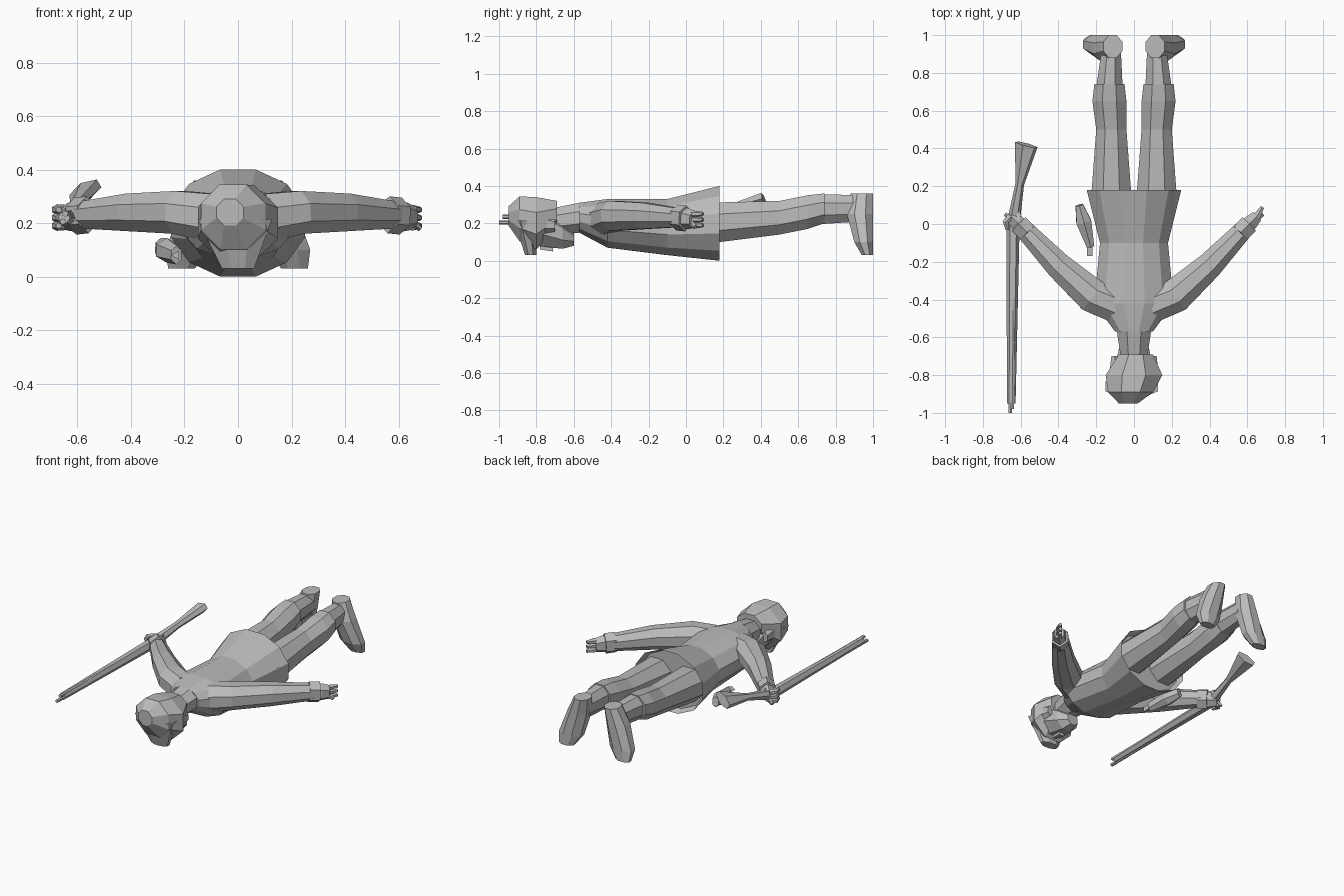
import bpy, bmesh, math
from mathutils import Vector

cube = bpy.data.objects.get("Cube")
if cube:
    bpy.data.objects.remove(cube)

colour = (.5, .5, .5, 1)
grey = bpy.data.materials.new("plain grey")
grey.use_nodes = True
grey.diffuse_color = colour
grey.node_tree.nodes["Principled BSDF"].inputs["Base Color"].default_value = colour

UP = Vector((0, 0, 1))
DOWN = -UP
BACK = Vector((0, 1, 0))


def point(x, y, z):
    return Vector((x, y, z))


def add_ring(bm, centre, size, along, up, sides):
    """Add a flat-topped polygon whose half width and half height are given."""
    side = along.cross(up).normalized()
    rise = side.cross(along).normalized()
    reach = 1 / math.cos(math.pi / sides)
    ring = []
    for k in range(sides):
        angle = math.tau * (k + .5) / sides
        across = side * size[0] * math.cos(angle)
        above = rise * size[1] * math.sin(angle)
        ring.append(bm.verts.new(centre + (across + above) * reach))
    return ring


def tube(name, path, sizes, sides=8, up=UP, along=None, mirror=False, hollow=False):
    """Skin polygons along a path; each size is (half width, half height)."""
    bm = bmesh.new()
    rings = []
    for i, (centre, size) in enumerate(zip(path, sizes)):
        ahead = path[min(i + 1, len(path) - 1)] - path[max(i - 1, 0)]
        rings.append(add_ring(bm, centre, size, along or ahead.normalized(), up, sides))
    for near, far in zip(rings, rings[1:]):
        for k in range(sides):
            n = (k + 1) % sides
            bm.faces.new((near[k], near[n], far[n], far[k]))
    bm.faces.new(reversed(rings[0]))
    end = bm.faces.new(rings[-1])
    bmesh.ops.recalc_face_normals(bm, faces=bm.faces)
    if hollow:
        bmesh.ops.inset_individual(bm, faces=[end], thickness=.02, depth=-.04)
    mesh = bpy.data.meshes.new(name)
    bm.to_mesh(mesh)
    bm.free()
    mesh.materials.append(grey)
    part = bpy.data.objects.new(name, mesh)
    bpy.context.collection.objects.link(part)
    if mirror:
        part.modifiers.new("both sides", "MIRROR")


# Joints of the body, which lies face down; paired joints are on the left
collar = point(0, -.57, .23)
chest = point(0, -.42, .2)
waist = point(0, -.1, .18)
hem = point(0, .18, .2)
shoulder = point(.1, -.43, .22)
upper_arm = point(.22, -.38, .24)
elbow = point(.4, -.22, .24)
wrist = point(.58, -.03, .23)
knuckle = point(.65, .04, .22)
hip = point(.12, .1, .2)
thigh = point(.12, .5, .23)
knee = point(.13, .65, .26)
shin = point(.13, .74, .28)
ankle = point(.12, .93, .28)

# Coat with a flared, recessed hem
tube("coat", [collar, chest, waist, hem],
     [(.1, .08), (.21, .13), (.18, .15), (.25, .2)],
     sides=12, along=BACK, hollow=True)

# Sleeves and turned cuffs
tube("sleeves", [shoulder, upper_arm, elbow, wrist],
     [(.09, .09), (.09, .08), (.07, .07), (.05, .05)], mirror=True)
tube("cuffs", [wrist.lerp(elbow, .1), wrist.lerp(knuckle, .4)],
     [(.05, .06), (.05, .06)], sides=6, mirror=True)

# Trousers, pinched above the knee and gathered below it
tube("trousers", [hip, thigh, knee, shin],
     [(.11, .11), (.08, .09), (.09, .09), (.08, .08)], along=BACK, mirror=True)

# Boots with flat soles and toes turned outward
tube("boot_shafts", [shin.lerp(knee, .2), ankle],
     [(.07, .08), (.05, .07)], along=BACK, mirror=True)
foot_sizes = [(.05, .06), (.07, .07), (.08, .05), (.05, .03)]
foot_path = []
for (width, height), z in zip(foot_sizes, (.36, .25, .1, .03)):
    splay = .22 - z * .3
    foot_path.append(point(splay, 1 - height, z))
tube("feet", foot_path, foot_sizes, up=BACK, along=DOWN, mirror=True)

# Neck, face, nose and ears
crown = point(-.03, -.95, .24)
brow = point(0, -.8, .2)
chin = point(0, -.6, .12)
tube("neck", [brow.lerp(collar, .4), collar], [(.07, .07), (.09, .08)], along=BACK)
tube("face", [brow, brow.lerp(chin, .7), chin],
     [(.11, .12), (.08, .08), (.04, .04)], along=BACK)
tube("nose", [point(0, -.78, .07), point(0, -.71, .08)],
     [(.01, .01), (.02, .03)], sides=4, along=BACK)
tube("ears", [point(.1, -.79, .2), point(.1, -.7, .19)],
     [(.03, .05), (.02, .03)], sides=6, along=BACK, mirror=True)

# Rounded cap, leaning to the right, with a peak over the brow
nape = point(.01, -.69, .25)
tube("cap_crown", [crown, crown.lerp(brow, .4), brow, nape],
     [(.05, .05), (.12, .12), (.15, .14), (.09, .07)], along=BACK)
tube("cap_peak", [brow.lerp(crown, .4), point(0, -.83, .03)],
     [(.14, .06), (.06, .03)], up=BACK, along=DOWN)

# Hands share a palm; the left reaches out and the right grips the gun
tube("palms", [wrist, wrist.lerp(knuckle, .5), knuckle],
     [(.03, .04), (.04, .05), (.03, .04)], sides=6, mirror=True)
finger_sizes = [(.02, .016), (.01, .01)]
for name, drop in (("first", -.03), ("middle", 0), ("last", .03)):
    root = knuckle + DOWN * drop
    tip = root + point(.03, .05, 0)
    tube("left_" + name + "_finger", [root, tip], finger_sizes, sides=6)
    root.x = -root.x
    curl = root + point(-.03, -.03, 0)
    tip = curl + point(.01, -.04, 0)
    tube("right_" + name + "_finger", [root, curl, tip],
         [(.02, .016), (.016, .016), (.01, .01)], sides=6)
tube("thumbs", [wrist.lerp(knuckle, .6), knuckle + point(.03, .01, -.04)],
     finger_sizes, sides=6, mirror=True)

# Long gun: fore stock, slanted flaring butt, two barrels and a hammer
slant = point(-.5, 0, .9)
muzzle = point(-.65, -.95, .22)
grip = point(-.64, 0, .22)
butt = point(-.57, .42, .32)
tube("gun_fore_stock", [muzzle, grip], [(.02, .02), (.03, .03)],
     sides=6, up=slant, along=BACK)
tube("gun_butt", [grip, grip.lerp(butt, .5), butt],
     [(.03, .03), (.02, .02), (.06, .03)], sides=6, up=slant)
for name, offset in (("upper", point(.005, -.03, .015)),
                     ("lower", point(-.005, -.05, -.015))):
    tube("gun_" + name + "_barrel", [muzzle + offset, grip + offset],
         [(.01, .01), (.01, .01)], sides=6, along=BACK)
hammer = grip + point(.03, 0, .03)
tube("gun_hammer", [hammer, hammer + BACK * .07], [(.01, .02), (.01, .01)], sides=4)

# Sidearm in a holster on the right hip
holster_front = point(-.23, -.12, .08)
holster_back = point(-.29, .1, .11)
tube("holster", [holster_front, holster_front.lerp(holster_back, .6), holster_back],
     [(.02, .03), (.04, .04), (.02, .03)], sides=6)
tube("sidearm_barrel", [holster_front - BACK * .05, holster_front],
     [(.01, .01), (.01, .01)], sides=3)
